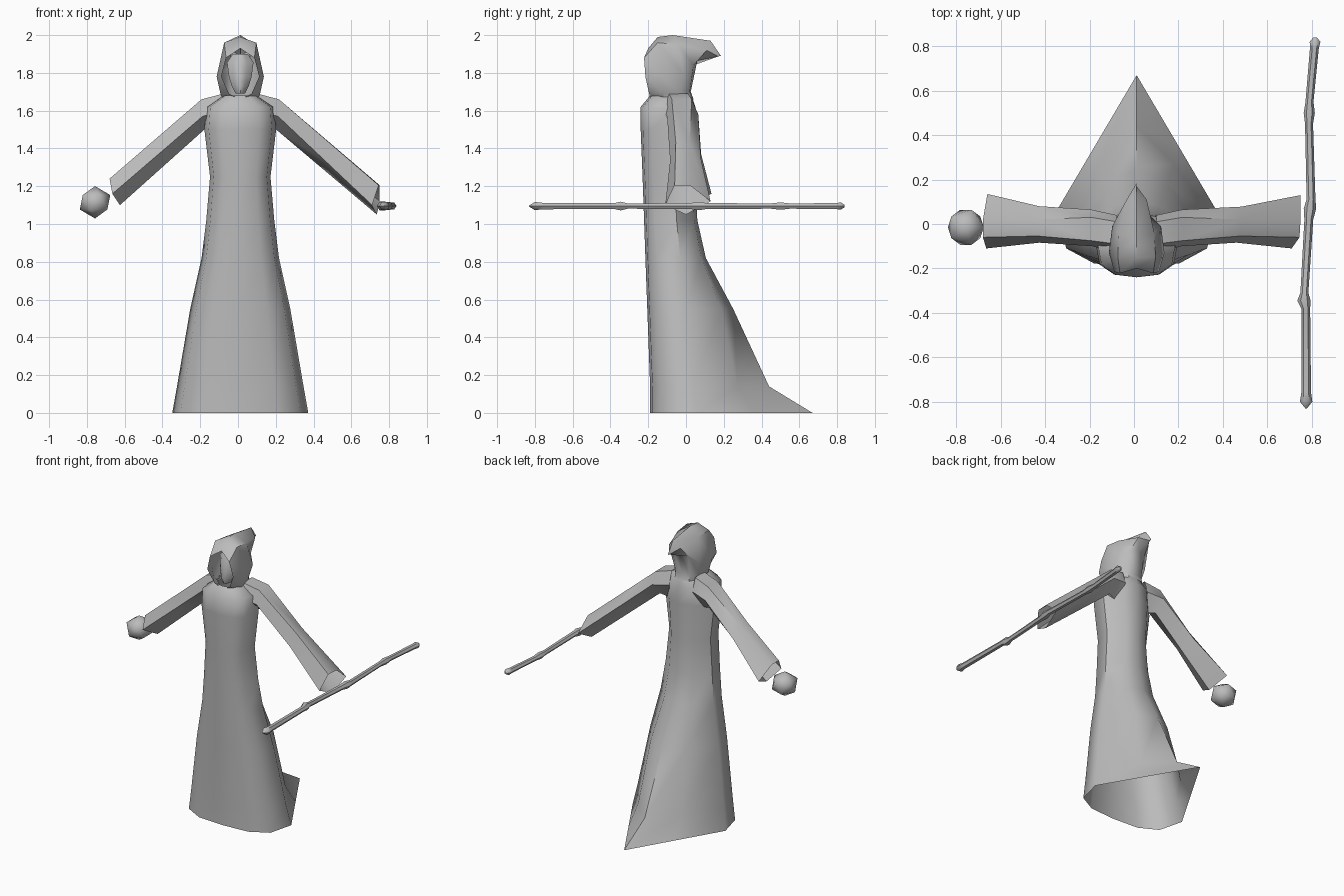
import bpy, bmesh, math

if "Cube" in bpy.data.objects:
    bpy.data.objects.remove(bpy.data.objects["Cube"])

CX = 0.012  # body axis

cloth = bpy.data.materials.new("plain_grey")
cloth.diffuse_color = (0.5, 0.5, 0.5, 1)
cloth.use_nodes = True
cloth.node_tree.nodes["Principled BSDF"].inputs["Base Color"].default_value = cloth.diffuse_color


def finish(name, bm, angle=50):
    bmesh.ops.remove_doubles(bm, verts=bm.verts, dist=0.0005)
    bmesh.ops.recalc_face_normals(bm, faces=bm.faces)
    me = bpy.data.meshes.new(name)
    bm.to_mesh(me)
    bm.free()
    ob = bpy.data.objects.new(name, me)
    bpy.context.collection.objects.link(ob)
    me.materials.append(cloth)
    bpy.ops.object.select_all(action='DESELECT')
    ob.select_set(True)
    bpy.context.view_layer.objects.active = ob
    bpy.ops.object.shade_smooth_by_angle(angle=math.radians(angle))
    return ob


def loft(name, rings, closed=True, caps=False, angle=50):
    bm = bmesh.new()
    vs = [[bm.verts.new(p) for p in r] for r in rings]
    n = len(rings[0])
    for a, b in zip(vs, vs[1:]):
        for i in range(n if closed else n - 1):
            j = (i + 1) % n
            bm.faces.new((a[i], a[j], b[j], b[i]))
    if caps:
        bm.faces.new(vs[0])
        bm.faces.new(vs[-1])
    return finish(name, bm, angle)


def mix(a, b, t):
    return a + (b - a) * t


def mirrored(half):
    """Complete a half outline whose ends lie on the body axis."""
    right = [(CX + x, y, z) for x, y, z in half]
    left = [(CX - x, y, z) for x, y, z in half[-2:0:-1]]
    return right + left


# robe: height, half width, front, side and back depth, back fullness
levels = [(0.00, .36, -.19, .06, .67, .50),
          (0.14, .335, -.19, .04, .44, .58),
          (0.55, .265, -.205, 0, .25, .75),
          (0.82, .205, -.215, -.03, .105, .82),
          (1.02, .18, -.222, -.05, .06, .85),
          (1.25, .16, -.23, -.06, .05, .85),
          (1.50, .19, -.24, -.06, .05, .85),
          (1.62, .18, -.24, -.06, .05, .85),
          (1.68, .09, -.19, -.07, .03, .85)]
robe = []
for z, w, yf, ys, yb, full in levels:
    robe.append(mirrored([(0, yf, z), (.53 * w, yf + .012, z),
                          (.88 * w, mix(yf, ys, .32), z), (w, ys, z),
                          (.5 * w, mix(ys, yb, full), z), (0, yb, z)]))
loft("robe", robe)

# sleeves: five-sided, flaring to open cuffs
cuffs = {"right_sleeve": (1, [(.745, -.06, 1.205), (.75, .02, 1.205), (.75, .13, 1.12),
                              (.735, 0, 1.05), (.71, -.11, 1.10)]),
         "left_sleeve": (-1, [(.68, -.06, 1.24), (.68, .02, 1.24), (.66, .135, 1.16),
                              (.625, 0, 1.10), (.665, -.11, 1.16)])}
root = [(.09, -.09, 1.69), (.09, .01, 1.69), (.09, .04, 1.60), (.12, -.02, 1.48), (.09, -.13, 1.60)]
shoulder = [(.205, -.075, 1.66), (.205, .03, 1.66), (.205, .065, 1.58),
            (.19, 0, 1.50), (.20, -.10, 1.57)]
for name, (side, cuff) in cuffs.items():
    rings = [[(CX + side * x, y, z) for x, y, z in r] for r in (root, shoulder)]
    end = [(side * x, y, z) for x, y, z in cuff]
    mid = []
    for a, b in zip(rings[1], end):
        x, y, z = (mix(p, q, .5) for p, q in zip(a, b))
        mid.append((x, y * .8, z))
    loft(name, rings + [mid, end])

# hood: half arches from the face opening to the drooping rear tip
arches = [
    [(0, -.20, 1.93), (.075, -.222, 1.88), (.10, -.215, 1.78), (.06, -.195, 1.69), (0, -.19, 1.66)],
    [(0, -.15, 1.99), (.085, -.15, 1.96), (.125, -.13, 1.78), (.105, -.12, 1.69), (.09, -.12, 1.66)],
    [(0, -.07, 2.00), (.08, -.04, 1.95), (.11, -.01, 1.79), (.09, -.03, 1.70), (.09, -.03, 1.66)],
    [(0, .13, 1.97), (.045, .11, 1.92), (.06, .04, 1.84), (.055, .02, 1.70), (.055, .03, 1.66)],
    [(0, .185, 1.89), (0, .17, 1.887), (0, .06, 1.865), (0, .025, 1.70), (0, .04, 1.66)],
]
hood = []
for arch in arches:
    hood.append([(CX - x, y, z) for x, y, z in arch[:0:-1]] +
                [(CX + x, y, z) for x, y, z in arch])
loft("hood", hood, closed=False)

# shield-shaped face inside the hood
face = []
for z, w, y in [(1.90, .04, -.14), (1.855, .07, -.165), (1.78, .06, -.175), (1.73, .045, -.185),
                (1.69, .025, -.175)]:
    face.append([(CX + s * w, y + .045 * s * s, z) for s in (-1, -.5, 0, .5, 1)])
loft("face", face, closed=False)

# faceted orb beyond the left cuff
bm = bmesh.new()
bmesh.ops.create_icosphere(bm, subdivisions=1, radius=.09)
for v in bm.verts:
    v.co.x, v.co.y, v.co.z = v.co.x - .757, v.co.y * 1.03 - .015, v.co.z * .95 + 1.115
finish("orb", bm)

# knotted staff: depth, sideways position, radius
knots = [(-.83, .775, .004), (-.80, .775, .028), (-.76, .775, .022), (-.38, .773, .02),
         (-.345, .765, .03), (-.31, .767, .018), (.02, .787, .02), (.07, .792, .028),
         (.11, .797, .02), (.45, .788, .018), (.50, .789, .025), (.55, .79, .018),
         (.79, .812, .02), (.82, .815, .024), (.84, .815, .008)]
staff = [[(x + r * math.cos(k * math.pi / 3), y, 1.095 + r * .9 * math.sin(k * math.pi / 3))
          for k in range(6)] for y, x, r in knots]
loft("staff", staff, caps=True)
